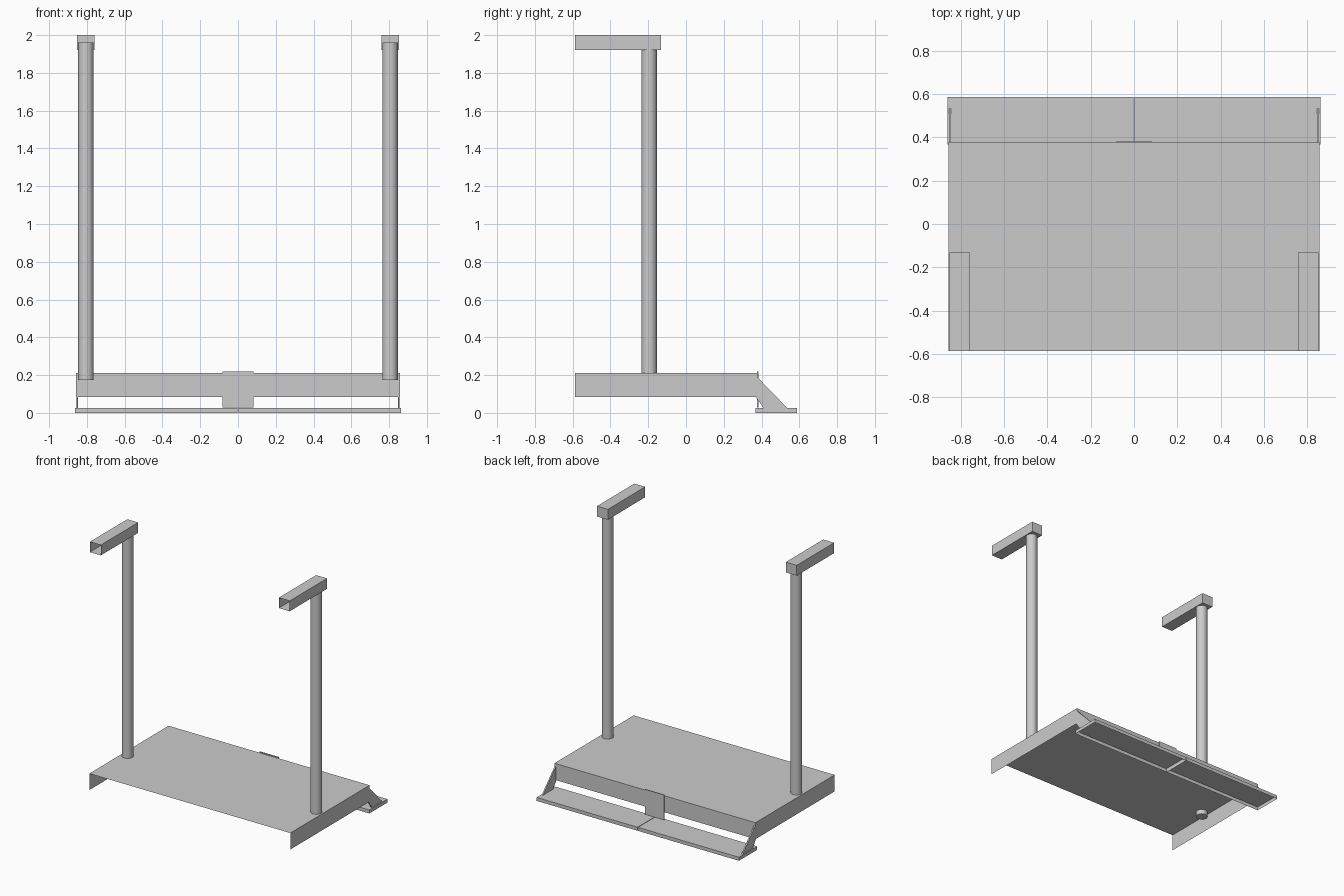
import bpy, bmesh
from mathutils import Vector

if "Cube" in bpy.data.objects:
    bpy.data.objects.remove(bpy.data.objects["Cube"])


def make(name, bm):
    bmesh.ops.recalc_face_normals(bm, faces=bm.faces)
    me = bpy.data.meshes.new(name)
    bm.to_mesh(me)
    bm.free()
    ob = bpy.data.objects.new(name, me)
    bpy.context.collection.objects.link(ob)
    return ob


def box(name, x, y, z, open_dirs=()):
    """Box between (min, max) ranges; faces pointing along open_dirs are left out."""
    bm = bmesh.new()
    bmesh.ops.create_cube(bm, size=1)
    bm.normal_update()
    gone = [f for f in bm.faces if any(f.normal.dot(Vector(d)) > 0.9 for d in open_dirs)]
    bmesh.ops.delete(bm, geom=gone, context='FACES')
    for v in bm.verts:
        v.co = [r[0] if c < 0 else r[1] for c, r in zip(v.co, (x, y, z))]
    return make(name, bm)


def plate(name, x0, x1, profile):
    """Flat plate: a (y, z) profile extruded from x0 to x1."""
    bm = bmesh.new()
    face = bm.faces.new([bm.verts.new((x0, y, z)) for y, z in profile])
    new = bmesh.ops.extrude_face_region(bm, geom=[face])['geom']
    bmesh.ops.translate(bm, vec=(x1 - x0, 0, 0),
                        verts=[g for g in new if isinstance(g, bmesh.types.BMVert)])
    bm.faces.ensure_lookup_table()
    # cap the starting side if the extrusion removed it
    if not any(all(abs(v.co.x - x0) < 1e-6 for v in f.verts) for f in bm.faces):
        bm.faces.new([v for v in bm.verts if abs(v.co.x - x0) < 1e-6])
    return make(name, bm)


DOWN, FRONT = (0, 0, -1), (0, -1, 0)

# Folded sheet deck, open underneath and at the front
box("deck", (-0.857, 0.857), (-0.587, 0.378), (0.085, 0.212), (DOWN, FRONT))

# Central hanger plate behind the deck
box("step_hanger", (-0.082, 0.082), (0.376, 0.384), (0.028, 0.22))

for side, s in (("left", -1), ("right", 1)):
    def span(a, b):
        return tuple(sorted((s * a, s * b)))

    # Round post, passing just through the deck sheet
    bpy.ops.mesh.primitive_cylinder_add(vertices=24, radius=0.041, depth=1.785,
                                        location=(s * 0.805, -0.195, 1.0675))
    post = bpy.context.object
    post.name = side + "_post"
    bpy.ops.object.shade_smooth_by_angle()

    # Hollow arm on the post, open at the front end
    box(side + "_arm", span(0.759, 0.852), (-0.587, -0.132), (1.92, 2.0), (FRONT,))

    # Half of the rear step, open underneath
    box(side + "_step", span(0.002, 0.863), (0.367, 0.587), (0.0, 0.027), (DOWN,))

    # Slanted bracket carrying the step
    plate(side + "_bracket", s * 0.846, s * 0.856,
          [(0.372, 0.195), (0.535, 0.027), (0.41, 0.027), (0.372, 0.08)])
